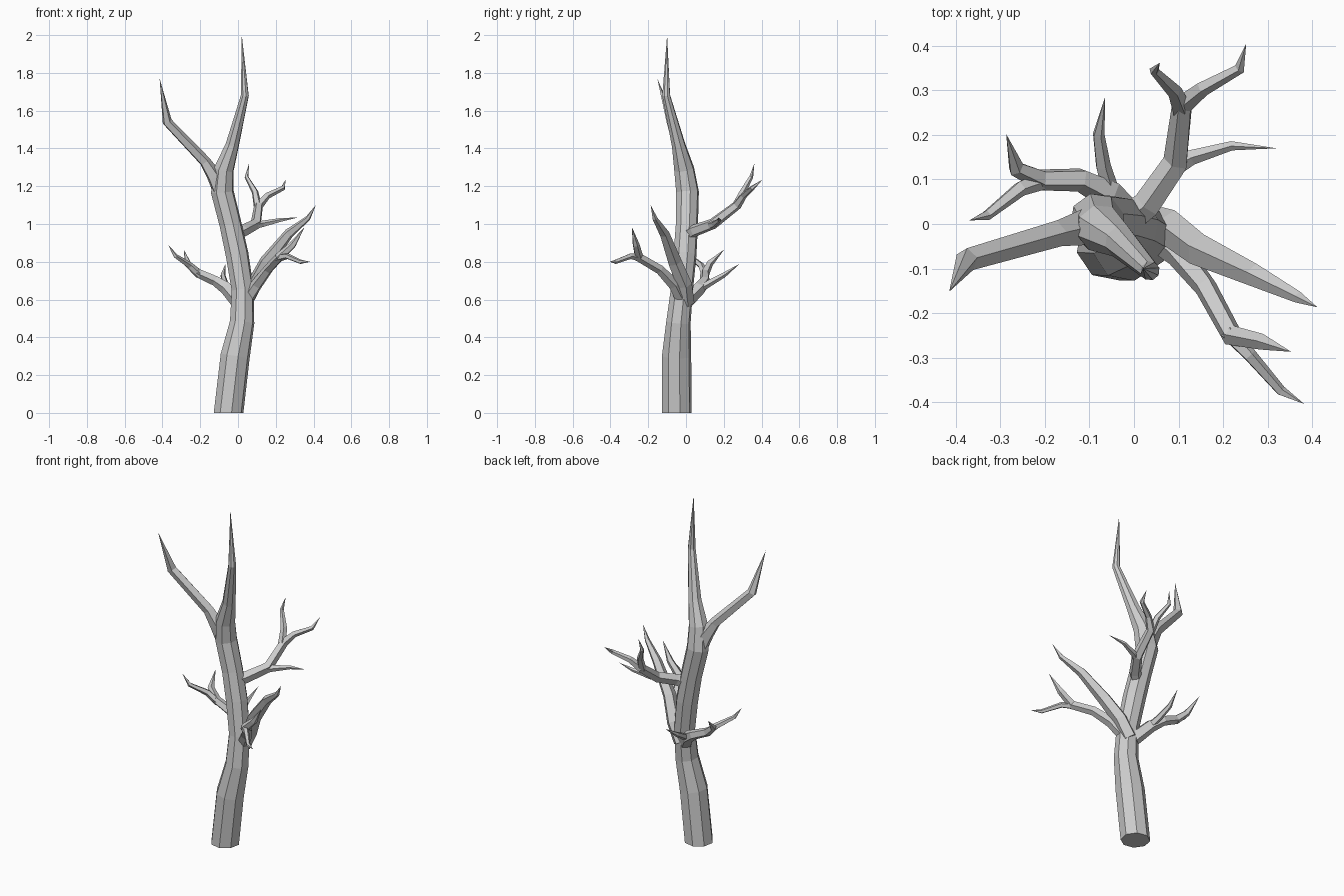
import bpy, bmesh
from math import cos, sin, tau
from mathutils import Vector


def limb(name, path, sides=5, flat_base=False):
    """Loft a low-poly tapering tube along (x, y, z, radius) points; radius 0 makes a point."""
    pts = [Vector(p[:3]) for p in path]
    bm = bmesh.new()
    rings, u = [], Vector((1, 0.2, 0))
    for i, p in enumerate(pts):
        a = (p - pts[i - 1]).normalized() if i else Vector()
        b = (pts[i + 1] - p).normalized() if i < len(pts) - 1 else Vector()
        t = (a + b).normalized()
        if i == 0 and flat_base:
            t = Vector((0, 0, 1))
        if i == 0 and abs(u.normalized().dot(t)) > 0.8:
            u = Vector((0, 0, 1))
        u = (u - t * u.dot(t)).normalized()
        v = t.cross(u)
        r = path[i][3]
        if r == 0:
            rings.append([bm.verts.new(p)])
        else:
            rings.append([bm.verts.new(p + r * (u * cos(tau * k / sides) + v * sin(tau * k / sides)))
                          for k in range(sides)])
    bm.faces.new(rings[0][::-1])
    for lo, hi in zip(rings, rings[1:]):
        for k in range(sides):
            n = (k + 1) % sides
            if len(hi) == 1:
                bm.faces.new((lo[k], lo[n], hi[0]))
            else:
                bm.faces.new((lo[k], lo[n], hi[n], hi[k]))
    bmesh.ops.recalc_face_normals(bm, faces=bm.faces)
    me = bpy.data.meshes.new(name)
    bm.to_mesh(me)
    bm.free()
    bpy.context.collection.objects.link(bpy.data.objects.new(name, me))


# Trunk with its leaning crown
limb("trunk", [(-.05, -.048, 0, .08), (-.015, -.05, .3, .079), (.022, -.04, .48, .066),
               (.025, -.022, .65, .06), (-.005, -.005, .84, .062), (-.04, .005, 1.0, .06),
               (-.083, .008, 1.17, .062), (-.075, -.01, 1.29, .055), (-.03, -.04, 1.42, .037),
               (.036, -.105, 1.68, .022), (.02, -.1, 2.0, 0)], sides=8, flat_base=True)

# Upper left branch
limb("upper_left_branch", [(-.08, .005, 1.14, .045), (-.125, -.01, 1.25, .042),
                           (-.175, -.022, 1.33, .031), (-.375, -.08, 1.54, .027),
                           (-.415, -.152, 1.77, 0)])

# Back left branch, fork and twig
limb("back_left_branch", [(0, 0, .59, .04), (-.06, .07, .66, .036), (-.12, .1, .70, .028),
                          (-.21, .1, .74, .025), (-.265, .125, .79, .019), (-.287, .202, .865, 0)])
limb("back_left_fork", [(-.2, .1, .73, .022), (-.255, .08, .78, .018),
                        (-.33, .02, .83, .012), (-.37, .008, .89, 0)])
limb("back_left_twig", [(-.05, .06, .65, .022), (-.07, .13, .69, .018),
                        (-.08, .2, .73, .014), (-.065, .285, .79, 0)])

# Back right branch, fork and twig
limb("back_right_branch", [(-.02, .005, .94, .035), (.03, .045, .965, .033), (.095, .14, 1.0, .03),
                           (.11, .27, 1.1, .025), (.155, .305, 1.15, .018),
                           (.238, .35, 1.19, .013), (.252, .405, 1.235, 0)])
limb("back_right_fork", [(.105, .26, 1.09, .023), (.09, .3, 1.17, .018),
                         (.045, .345, 1.25, .011), (.058, .362, 1.32, 0)])
limb("back_right_twig", [(.08, .12, .99, .022), (.13, .15, 1.0, .018),
                         (.22, .176, 1.02, .011), (.32, .17, 1.035, 0)])

# Front right upper branch
limb("front_right_branch", [(.03, 0, .58, .045), (.085, -.01, .68, .042), (.15, -.06, .80, .038),
                            (.27, -.115, .95, .027), (.37, -.165, 1.03, .014), (.412, -.187, 1.1, 0)])

# Front right lower branch and fork
limb("front_right_lower_branch", [(.04, -.02, .59, .035), (.1, -.065, .68, .032),
                                  (.16, -.14, .76, .026), (.22, -.25, .825, .025),
                                  (.29, -.265, .89, .019), (.353, -.287, .985, 0)])
limb("front_right_lower_fork", [(.21, -.24, .82, .022), (.26, -.295, .83, .016),
                                (.33, -.375, .80, .012), (.382, -.404, .80, 0)])
